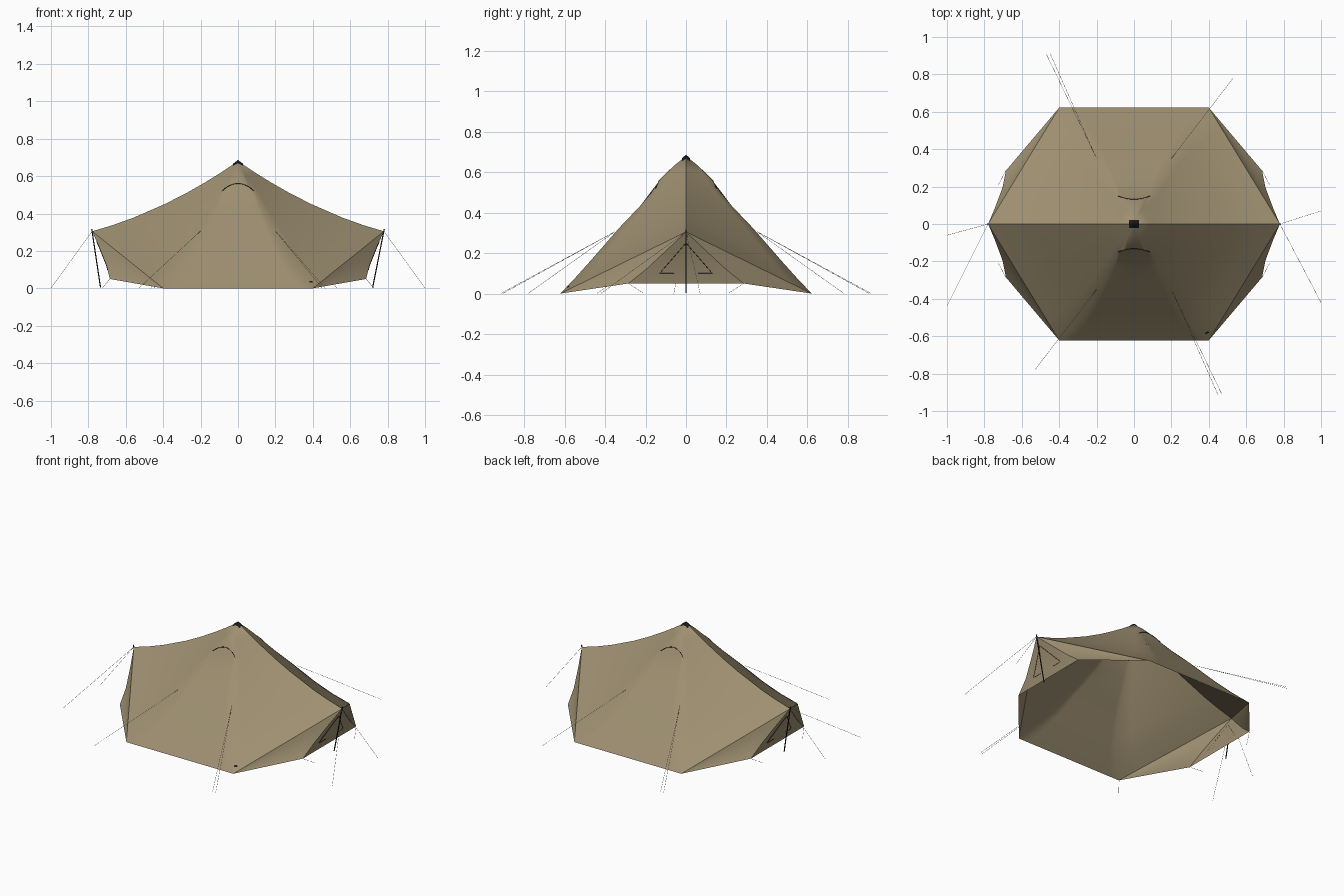
import bpy, bmesh, math
from mathutils import Vector as V

if "Cube" in bpy.data.objects:
    bpy.data.objects.remove(bpy.data.objects["Cube"])


def material(name, rgb):
    m = bpy.data.materials.new(name)
    m.diffuse_color = (*rgb, 1)
    m.use_nodes = True
    m.node_tree.nodes["Principled BSDF"].inputs["Base Color"].default_value = m.diffuse_color
    return m


CANVAS = material("tan canvas", (0.34, 0.275, 0.165))
BLACK = material("black trim", (0.012, 0.012, 0.013))
ROPE = material("light grey rope", (0.50, 0.48, 0.46))

# Key lines of one quarter (x > 0, y < 0)
SEAM = [V(p) for p in ((0, 0, .68), (.045, -.075, .60), (.085, -.15, .52), (.12, -.225, .435),
                       (.17, -.33, .325), (.25, -.465, .17), (.32, -.55, .075), (.4, -.622, 0))]
RIDGE = [V((.78 * t, 0, .68 - .375 * t - .165 * t * (1 - t)))
         for t in (0, .12, .22, .35, .5, .72, .86, 1)]
END_EDGE = [V(p) for p in ((.78, 0, .305), (.742, -.09, .22), (.703, -.195, .122), (.685, -.285, .05))]


def grid(bm, rows):
    """Skin a list of equally long point rows with quads."""
    vs = [[bm.verts.new(p) for p in r] for r in rows]
    for i in range(len(vs) - 1):
        for j in range(len(vs[0]) - 1):
            bm.faces.new((vs[i][j], vs[i][j + 1], vs[i + 1][j + 1], vs[i + 1][j]))


def finish(name, bm, mat, smooth=True):
    bmesh.ops.remove_doubles(bm, verts=bm.verts, dist=1e-4)
    bmesh.ops.dissolve_degenerate(bm, edges=bm.edges, dist=1e-5)
    bmesh.ops.recalc_face_normals(bm, faces=bm.faces)
    if sum(f.normal.dot(f.calc_center_median() - V((0, 0, .1))) * f.calc_area() for f in bm.faces) < 0:
        bmesh.ops.reverse_faces(bm, faces=bm.faces)
    me = bpy.data.meshes.new(name)
    bm.to_mesh(me)
    bm.free()
    me.materials.append(mat)
    if smooth:
        me.shade_smooth()
        me.set_sharp_from_angle(angle=math.radians(28))
    ob = bpy.data.objects.new(name, me)
    bpy.context.collection.objects.link(ob)
    return ob


def tube(name, lines, radius, mat):
    """Round rods along one or more polylines."""
    cu = bpy.data.curves.new(name, 'CURVE')
    cu.dimensions = '3D'
    cu.bevel_depth = radius
    cu.bevel_resolution = 1
    cu.use_fill_caps = True
    for pts in lines:
        sp = cu.splines.new('POLY')
        sp.points.add(len(pts) - 1)
        for q, p in zip(sp.points, pts):
            q.co = (*p, 1)
    cu.materials.append(mat)
    ob = bpy.data.objects.new(name, cu)
    bpy.context.collection.objects.link(ob)
    return ob


# Tent shell
bm = bmesh.new()
N = 6
for sx in (1, -1):
    for sy in (1, -1):
        def flip(p):
            return V((p.x * sx, p.y * sy, p.z))
        # side panel between ridge and door seam
        grid(bm, [[flip(s.lerp(r, j / N)) for j in range(N + 1)] for s, r in zip(SEAM, RIDGE)])
        # low flap from the corner to the tent end
        grid(bm, [[flip(SEAM[-1].lerp(e, j / N)) for j in range(N + 1)] for e in END_EDGE])

for sy in (1, -1):
    # door panel with a raised hood
    sides = SEAM[:3] + SEAM[2:]
    mids = [V((0, 0, .68)), V((0, -.062, .63)), V((0, -.13, .564)), V((0, -.134, .555))]
    mids += [V((0, s.y, s.z)) for s in SEAM[3:]]
    rows = []
    for s, c in zip(sides, mids):
        row = []
        for j in range(-N, N + 1):
            a = j / N
            p = c.lerp(s, a * a)
            row.append((s.x * a, p.y * sy, p.z))
        rows.append(row)
    grid(bm, rows)

for sx in (1, -1):
    # triangular end panel
    grid(bm, [[(p.x * sx, p.y * j / 4, p.z) for j in range(-4, 5)] for p in END_EDGE])
finish("tent_shell", bm, CANVAS)


def end_x(z):
    """Depth of the end panel at a height."""
    for a, b in zip(END_EDGE, END_EDGE[1:]):
        if b.z <= z <= a.z:
            return a.x + (b.x - a.x) * (a.z - z) / (a.z - b.z)
    return .685


# Window zips on both end panels
zips = []
for sx in (1, -1):
    def on_end(y, z):
        return (sx * (end_x(z) + .001), y, z)
    for sy in (1, -1):
        zips.append([on_end(0, .25), on_end(sy * .026, .22), on_end(sy * .111, .122),
                     on_end(sy * .13, .1), on_end(sy * .06, .1)])
tube("window_zips", zips, .0013, BLACK)

# Hood piping
tube("hood_piping", [[(.085 * a, sy * (-.132 - .018 * a * a), .561 - .04 * a * a)
                      for a in (j / 6 for j in range(-6, 7))] for sy in (1, -1)], .0017, BLACK)

# Peak cap, a square patch draped over the top
bm = bmesh.new()
top = bm.verts.new((0, 0, .686))
rim = [(.027, 0, .666), (.027, .021, .655), (0, .021, .669), (-.027, .021, .655),
       (-.027, 0, .666), (-.027, -.021, .655), (0, -.021, .669), (.027, -.021, .655)]
base = [bm.verts.new(p) for p in rim]
for i in range(8):
    bm.faces.new((base[i], base[(i + 1) % 8], top))
finish("peak_cap", bm, BLACK, smooth=False)

# Small blank patch near the front right corner
normal = V((.255, -.547, .797)).normalized()
side = V((.906, .423, 0)).normalized()
up = normal.cross(side)
centre = V((.39, -.58, .032)) + normal * .003
bm = bmesh.new()
bm.faces.new([bm.verts.new(centre + side * a * .010 + up * b * .006)
              for a, b in ((-1, -1), (1, -1), (1, 1), (-1, 1))])
finish("corner_patch", bm, BLACK, smooth=False)

# End poles
tube("end_poles", [[(.782, 0, .318), (.72, 0, .004)], [(-.782, 0, .318), (-.735, 0, .004)]], .0035, BLACK)

# Guy ropes from the ridge tips, the panels and the end hems
ropes = []
for sx, ys in ((1, (-.42, .07)), (-1, (-.44, -.06))):
    ropes += [[(sx * .78, 0, .305), (sx * 1.0, y, .001)] for y in ys]
for s in (1, -1):
    start = (s * .2, -s * .35, .307)
    ropes += [[start, (s * .45, -s * .915, .001)], [start, (s * .467, -s * .905, .001)]]
    ropes.append([(-s * .2, -s * .35, .307), (-s * .53, -s * .78, .001)])
    for t in (1, -1):
        ropes.append([(s * .685, t * .285, .05), (s * .725, t * .21, .002)])
tube("guy_ropes", ropes, .0008, ROPE)
